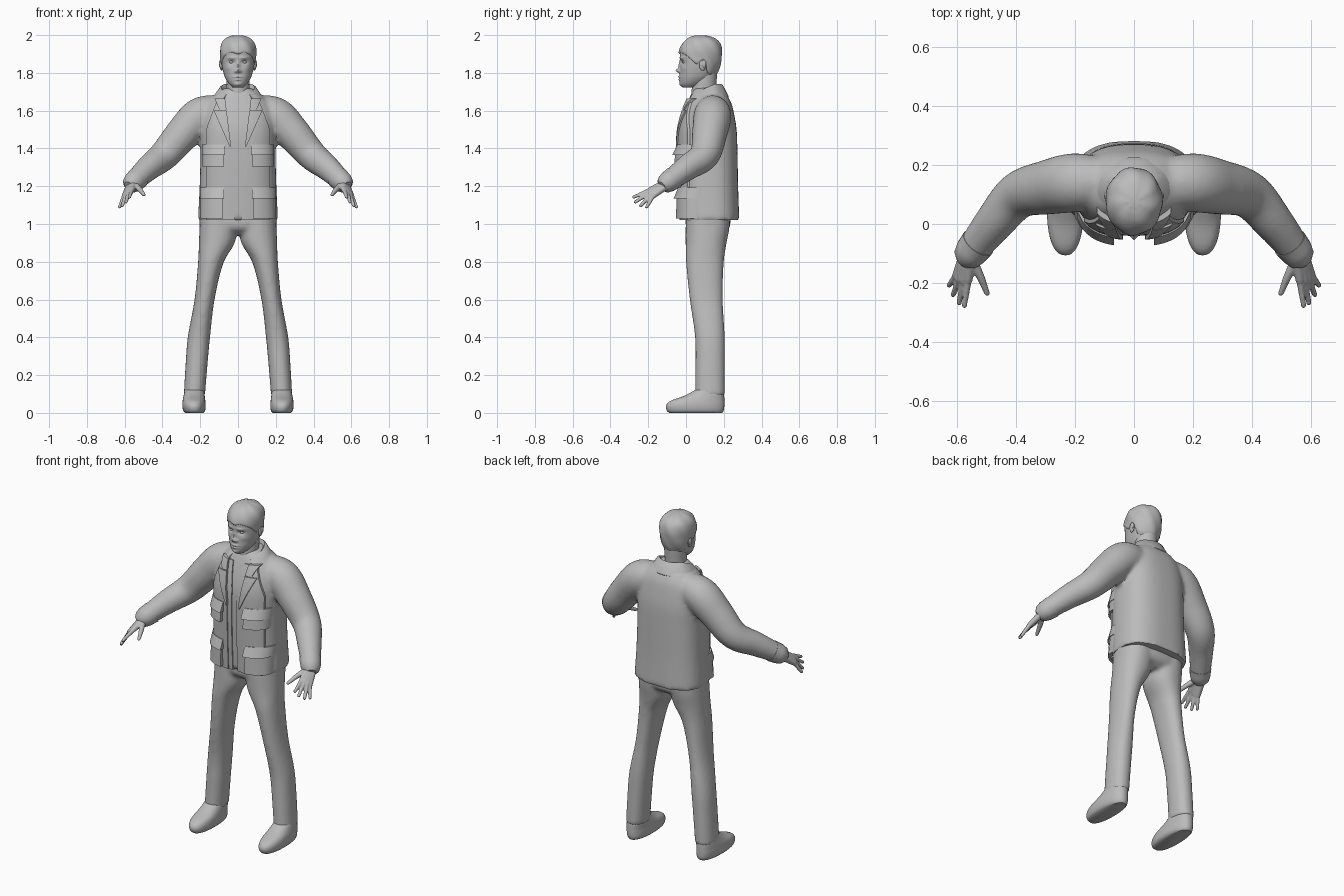
import bpy, bmesh, math
from mathutils import Vector

if "Cube" in bpy.data.objects:
    bpy.data.objects.remove(bpy.data.objects["Cube"])

grey = bpy.data.materials.new("plain grey")
grey.diffuse_color = (0.5, 0.5, 0.5, 1)
grey.use_nodes = True
grey.node_tree.nodes["Principled BSDF"].inputs["Base Color"].default_value = grey.diffuse_color


def sample(table, k):
    """Smooth interpolation of rows (key, v1, v2, ...)."""
    k = min(max(k, table[0][0]), table[-1][0])
    i = next(j for j in range(len(table) - 1) if k <= table[j + 1][0])
    a, b = table[i], table[i + 1]
    p, q = table[max(i - 1, 0)], table[min(i + 2, len(table) - 1)]
    h = b[0] - a[0]
    t = (k - a[0]) / h
    out = []
    for c in range(1, len(a)):
        m0 = (b[c] - p[c]) / (b[0] - p[0]) * h
        m1 = (q[c] - a[c]) / (q[0] - a[0]) * h
        out.append((2*t**3 - 3*t*t + 1)*a[c] + (t**3 - 2*t*t + t)*m0
                   + (3*t*t - 2*t**3)*b[c] + (t**3 - t*t)*m1)
    return out


def grid(bm, rows, caps=True):
    """Skin closed rings of points."""
    vs = [[bm.verts.new(p) for p in r] for r in rows]
    n = len(vs[0])
    for a, b in zip(vs, vs[1:]):
        for i in range(n):
            bm.faces.new((a[i], a[(i + 1) % n], b[(i + 1) % n], b[i]))
    if caps:
        bm.faces.new(vs[0])
        bm.faces.new(vs[-1])


def oval(z, cx, rx, yf, yb, e=2.0, n=40):
    pts = []
    for i in range(n):
        a = 2 * math.pi * i / n
        c, s = math.cos(a), math.sin(a)
        pts.append((cx + rx * math.copysign(abs(c) ** (2 / e), c),
                    (yf + yb) / 2 + (yb - yf) / 2 * math.copysign(abs(s) ** (2 / e), s), z))
    return pts


def loft(bm, table, e=2.0, rows=24, n=40):
    """Stack of ovals from rows (z, centre x, half width, front y, back y)."""
    z0, z1 = table[0][0], table[-1][0]
    zs = [z0 + (z1 - z0) * i / rows for i in range(rows + 1)]
    grid(bm, [oval(z, *sample(table, z), e, n) for z in zs])


def tube(bm, pts, n=16, steps=4):
    """Round tube through points (x, y, z, radius) with a domed end."""
    tab = [(i, *p) for i, p in enumerate(pts)]
    m = (len(pts) - 1) * steps
    path = [sample(tab, i / steps) for i in range(m + 1)]
    last, prev = Vector(path[-1][:3]), Vector(path[-2][:3])
    d, r = (last - prev).normalized(), path[-1][3]
    for f, g in ((.5, .85), (.85, .5)):
        path.append([*(last + d * r * f), r * g])
    rows = []
    for i, p in enumerate(path):
        d = Vector(path[min(i + 1, len(path) - 1)][:3]) - Vector(path[max(i - 1, 0)][:3])
        q = d.to_track_quat('Z', 'Y')
        rows.append([Vector(p[:3]) + q @ Vector((p[3] * math.cos(2*math.pi*j/n),
                     p[3] * math.sin(2*math.pi*j/n), 0)) for j in range(n)])
    grid(bm, rows)


def ball(bm, centre, size):
    got = bmesh.ops.create_uvsphere(bm, u_segments=20, v_segments=12, radius=1)['verts']
    for v in got:
        v.co = Vector(centre) + Vector([a * b for a, b in zip(v.co, size)])


def finish(bm, name, mirror=False, voxel=0, smooth=4, angle=40):
    if mirror:
        dup = bmesh.ops.duplicate(bm, geom=bm.verts[:] + bm.edges[:] + bm.faces[:])['geom']
        for v in dup:
            if isinstance(v, bmesh.types.BMVert):
                v.co.x *= -1
    bmesh.ops.recalc_face_normals(bm, faces=bm.faces[:])
    me = bpy.data.meshes.new(name)
    bm.to_mesh(me)
    bm.free()
    ob = bpy.data.objects.new(name, me)
    bpy.context.collection.objects.link(ob)
    if voxel:
        mod = ob.modifiers.new("blend", 'REMESH')
        mod.mode, mod.voxel_size = 'VOXEL', voxel
        sm = ob.modifiers.new("soften", 'SMOOTH')
        sm.factor, sm.iterations = 0.5, smooth
        deps = bpy.context.evaluated_depsgraph_get()
        ob.data = bpy.data.meshes.new_from_object(ob.evaluated_get(deps))
        ob.modifiers.clear()
    ob.data.materials.clear()
    ob.data.materials.append(grey)
    bpy.ops.object.select_all(action='DESELECT')
    ob.select_set(True)
    bpy.context.view_layer.objects.active = ob
    bpy.ops.object.shade_smooth_by_angle(angle=math.radians(angle))
    return ob


# Jacket body and sleeves, blended together
TORSO = [(1.02, 0, .212, -.022, .282), (1.2, 0, .203, -.03, .276), (1.4, 0, .198, -.034, .272),
         (1.5, 0, .198, -.03, .268), (1.58, 0, .19, -.012, .255), (1.64, 0, .165, .008, .24),
         (1.69, 0, .115, .028, .212), (1.72, 0, .07, .045, .185)]
ARM = [(.10, .14, 1.60, .085), (.20, .14, 1.57, .10), (.29, .125, 1.48, .093),
       (.39, .098, 1.365, .08), (.47, .01, 1.30, .068), (.545, -.085, 1.23, .055)]
bm = bmesh.new()
loft(bm, TORSO, e=2.6, rows=40, n=64)
tube(bm, ARM, n=28, steps=6)
tube(bm, [(-p[0],) + p[1:] for p in ARM], n=28, steps=6)
finish(bm, "jacket", voxel=.012, smooth=5)

# Cuff bands
bm = bmesh.new()
tube(bm, [(.528, -.064, 1.245, .06), (.553, -.096, 1.222, .056)], n=24)
finish(bm, "cuffs", mirror=True)


def front_y(x, z):
    _, rx, yf, yb = sample(TORSO, z)
    u = min(abs(x) / rx, .97)
    return (yf + yb) / 2 - (yb - yf) / 2 * (1 - u ** 2.6) ** (1 / 2.6)


def plate(bm, z0, z1, x0, x1, depth, nx=8, nz=12):
    """Slab following the chest between two edges given as functions of height."""
    rows = []
    for k in range(nz + 1):
        z = z0 + (z1 - z0) * k / nz
        a, b = x0(z), x1(z)
        xs = [a + (b - a) * i / nx for i in range(nx + 1)]
        rows.append([(x, front_y(x, z) - depth(z), z) for x in xs]
                    + [(x, front_y(x, z) + .012, z) for x in reversed(xs)])
    grid(bm, rows)


def const(v):
    return lambda z: v


def ramp(za, va, zb, vb):
    return lambda z: va + (vb - va) * min(max((z - za) / (zb - za), 0), 1)


# Jacket front panels, inner vest edges, lapels
opening = ramp(1.42, .042, 1.66, .072)
bm = bmesh.new()
plate(bm, 1.02, 1.65, opening, ramp(1.5, .17, 1.66, .11), const(.012), nz=24)
finish(bm, "front_panels", mirror=True)
bm = bmesh.new()
plate(bm, 1.02, 1.66, ramp(1.5, .016, 1.66, .04), ramp(1.42, .045, 1.66, .075), const(.006), nx=3, nz=24)
finish(bm, "vest_edges", mirror=True)
bm = bmesh.new()
plate(bm, 1.41, 1.60, lambda z: opening(z) - .004, ramp(1.41, .044, 1.6, .128), const(.02))
plate(bm, 1.605, 1.665, lambda z: opening(z) - .004, ramp(1.605, .098, 1.665, .125), const(.02), nz=6)
finish(bm, "lapels", mirror=True)

# Pockets with flaps
bm = bmesh.new()
for z0, z1, x0, x1 in ((1.305, 1.40, .075, .188), (1.03, 1.17, .08, .198)):
    plate(bm, z0, z1, const(x0), const(x1), ramp(z0, .036, z1, .024))
    plate(bm, z1 - .035, z1 + .022, const(x0 - .007), const(x1 + .003), ramp(z1 - .035, .042, z1 + .022, .016), nz=4)
finish(bm, "pockets", mirror=True)

# Folded collar, open at the front
bm = bmesh.new()
rows = []
for i in range(41):
    a = math.radians(-52 + 284 * i / 40)
    c, s = math.cos(a), math.sin(a)
    b = (1 + s) / 2
    top = 1.685 + .055 * min(b * 1.3, 1)
    rows.append([(c * rx, .105 + s * ry, z) for rx, ry, z in (
        (.070, .07, 1.64), (.080, .076, top - .008), (.088, .082, top), (.098, .09, top - .004),
        (.14, .121, 1.645 + .03 * b), (.128, .112, 1.63 + .03 * b))])
grid(bm, rows)
finish(bm, "collar")

# Trousers
LEG = [(.09, .231, .056, .048, .206), (.25, .22, .058, .05, .206), (.4, .207, .059, .048, .205),
       (.6, .177, .053, .02, .195), (.8, .143, .068, 0, .2), (.9, .112, .095, -.002, .215),
       (.98, .104, .1, -.002, .23), (1.08, .1, .1, 0, .235)]
bm = bmesh.new()
loft(bm, LEG, e=2.2, rows=40)
loft(bm, [(r[0], -r[1], *r[2:]) for r in LEG], e=2.2, rows=40)
loft(bm, [(.945, 0, .12, .04, .19), (.98, 0, .195, .002, .23), (1.08, 0, .2, 0, .235)], e=2.4)
finish(bm, "trousers", voxel=.011, smooth=5)

# Shoes
bm = bmesh.new()
loft(bm, [(0, .232, .048, -.09, .192), (.012, .232, .058, -.102, .2), (.04, .233, .062, -.105, .203),
          (.065, .233, .06, -.08, .203), (.09, .232, .056, -.01, .202), (.125, .231, .05, .055, .198)],
     e=2.3, rows=14)
finish(bm, "shoes", mirror=True, angle=50)

# Hands: palm made of four bones, plus fingers and thumb
bm = bmesh.new()
FINGERS = [((.562, -.19, 1.18), (.575, -.277, 1.142)), ((.578, -.192, 1.168), (.593, -.268, 1.116)),
           ((.592, -.187, 1.157), (.613, -.24, 1.096)), ((.602, -.175, 1.148), (.627, -.208, 1.09))]
for i, (k, t) in enumerate(FINGERS):
    w = (.55 + .006 * i, -.09, 1.228 - .005 * i)
    tube(bm, [(*w, .021), (*k, .015)], n=12)
    tube(bm, [(*k, .0125), (*t, .009)], n=12)
tube(bm, [(.55, -.12, 1.21, .018), (.52, -.18, 1.183, .014), (.498, -.235, 1.155, .0095)], n=12)
finish(bm, "hands", mirror=True, voxel=.0045, smooth=3)

# Neck and shirt collar
bm = bmesh.new()
loft(bm, [(1.6, 0, .07, .03, .17), (1.7, 0, .06, .03, .16), (1.8, 0, .062, .035, .165)])
finish(bm, "neck")
bm = bmesh.new()
tube(bm, [(0, .018, 1.61, .007), (.028, .024, 1.655, .008), (.055, .05, 1.69, .008), (.07, .1, 1.705, .007)], n=10)
finish(bm, "shirt_collar", mirror=True)

# Head with features pushed in and out of the face
HEAD = [(1.722, 0, .026, -.016, .05), (1.74, 0, .046, -.03, .09), (1.77, 0, .066, -.034, .135),
        (1.80, 0, .077, -.033, .16), (1.84, 0, .086, -.03, .176), (1.88, 0, .089, -.032, .184),
        (1.92, 0, .09, -.03, .185), (1.955, 0, .081, -.014, .174), (1.98, 0, .06, .012, .148),
        (1.992, 0, .035, .04, .115), (1.997, 0, .008, .068, .085)]
FEATURES = [(0, 1.812, .011, .011, -.02), (0, 1.838, .009, .022, -.01), (.015, 1.808, .006, .007, -.007),
            (.034, 1.857, .016, .010, .012), (.034, 1.88, .024, .007, -.005), (.05, 1.825, .018, .015, -.004),
            (0, 1.779, .02, .005, -.008), (0, 1.764, .016, .005, -.007), (0, 1.738, .018, .010, -.006)]
bm = bmesh.new()
loft(bm, HEAD, e=2.15, rows=80, n=96)
for v in bm.verts:
    if v.co.y < .05:
        v.co.y += sum(d * math.exp(-((abs(v.co.x) - x) / sx) ** 2 - ((v.co.z - z) / sz) ** 2)
                      for x, z, sx, sz, d in FEATURES)
finish(bm, "head", angle=60)

# Eyes and ears
bm = bmesh.new()
ball(bm, (.034, -.008, 1.857), (.013, .012, .008))
finish(bm, "eyes", mirror=True)
bm = bmesh.new()
ball(bm, (.088, .088, 1.842), (.009, .018, .03))
ball(bm, (.094, .095, 1.848), (.007, .012, .02))
finish(bm, "ears", mirror=True)

# Hair: wavy shell with a fringe, sideburns and nape
HAIRLINE = [(0, 1.903), (.12, 1.90), (.25, 1.87), (.42, 1.85), (.6, 1.86), (.75, 1.80), (1, 1.77)]
bm = bmesh.new()
rows = []
for k in range(25):
    ring = []
    for i in range(72):
        a = 2 * math.pi * i / 72
        c, s = math.cos(a), math.sin(a)
        zb = sample(HAIRLINE, (1 + s) / 2)[0] + .004 * math.sin(9 * a)
        z = zb + (1.996 - zb) * math.sin(math.pi / 2 * k / 24)
        _, rx, yf, yb = sample(HEAD, z)
        g = .006 + .002 * math.sin(7 * a + 40 * z) if k else .0
        ring.append(((rx + g) * c, (yf + yb) / 2 + ((yb - yf) / 2 + g) * s, z + .003 * k / 24))
    rows.append(ring)
grid(bm, rows)
finish(bm, "hair", angle=60)
